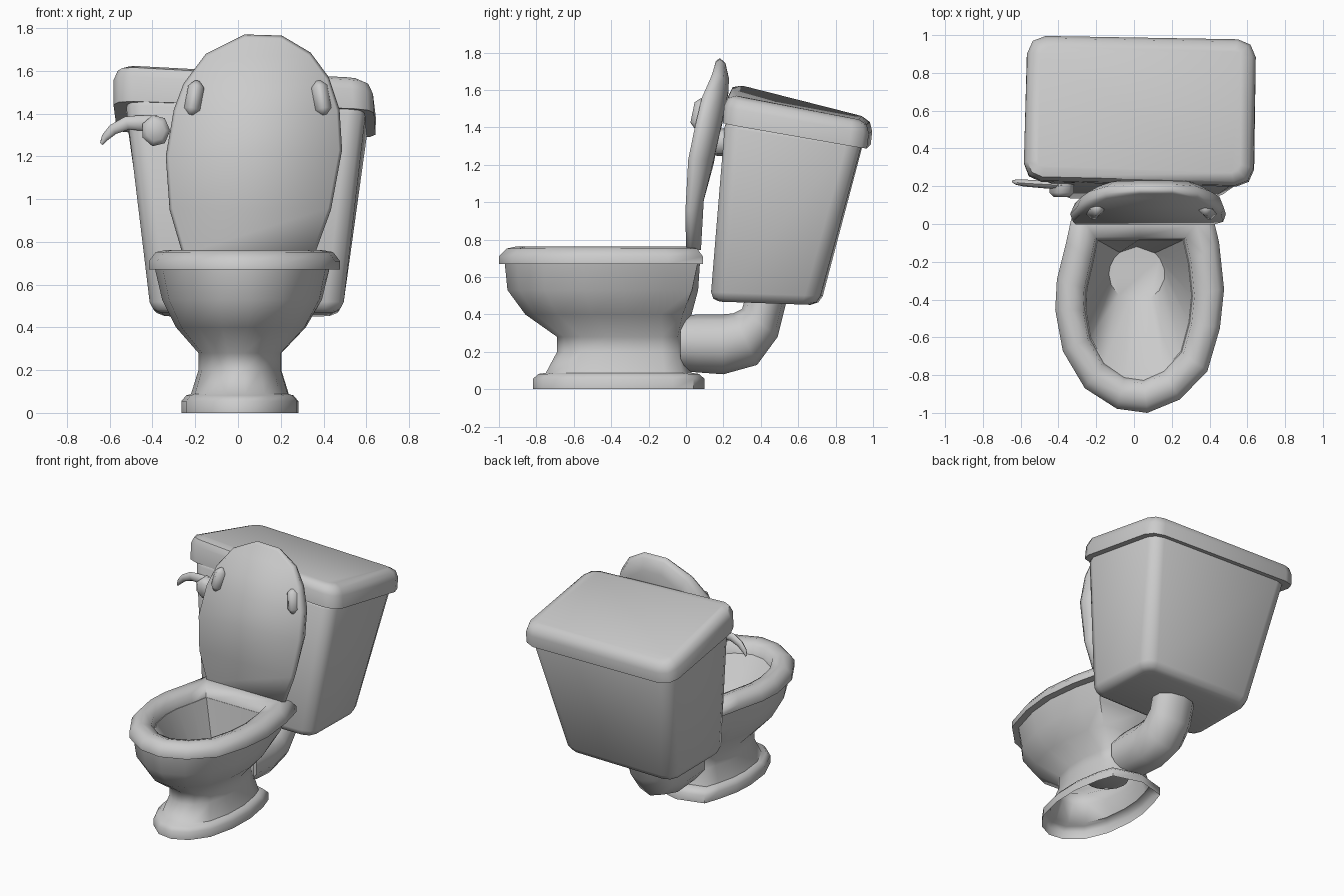
import bpy, bmesh, math
from mathutils import Vector, Matrix

if "Cube" in bpy.data.objects:
    bpy.data.objects.remove(bpy.data.objects["Cube"])

def finish(name, bm, angle=40):
    bmesh.ops.recalc_face_normals(bm, faces=bm.faces)
    me = bpy.data.meshes.new(name)
    bm.to_mesh(me)
    bm.free()
    ob = bpy.data.objects.new(name, me)
    bpy.context.collection.objects.link(ob)
    bpy.ops.object.select_all(action='DESELECT')
    ob.select_set(True)
    bpy.context.view_layer.objects.active = ob
    bpy.ops.object.shade_smooth_by_angle(angle=math.radians(angle))
    return ob

def loft(rings, cap_start=False, cap_end=False, closed=False):
    bm = bmesh.new()
    vs = [[bm.verts.new(p) for p in r] for r in rings]
    pairs = list(zip(vs, vs[1:])) + ([(vs[-1], vs[0])] if closed else [])
    for a, b in pairs:
        for i in range(len(a)):
            j = (i + 1) % len(a)
            bm.faces.new((a[i], a[j], b[j], b[i]))
    if cap_start:
        bm.faces.new(vs[0])
    if cap_end:
        bm.faces.new(vs[-1])
    return bm

# slightly lopsided bowl outline: u across, v from front to back
OUTLINE = [(.09, 0), (.47, .064), (.80, .20), (.95, .41), (1, .60), (.94, .83), (.84, 1),
           (0, 1), (-.78, 1), (-.87, .83), (-.98, .65), (-1, .5), (-.91, .30), (-.65, .12), (-.27, .02)]

def ring(z, cx, w, y0, y1, rnd=0.0, power=.9):
    """Bowl outline fitted to a box, blended towards a full ellipse by rnd."""
    pts = []
    for u, v in OUTLINE:
        a = math.atan2(2 * v - 1, u)
        ex, ey = (math.copysign(abs(c) ** power, c) for c in (math.cos(a), math.sin(a)))
        x = u * (1 - rnd) + ex * rnd
        y = (2 * v - 1) * (1 - rnd) + ey * rnd
        pts.append(((cx + w * x), (y0 + y1) / 2 + (y1 - y0) / 2 * y, z))
    return pts

def tube(name, sections, sides=10):
    """Loft of ellipses, each (centre, half axis, other half axis)."""
    rings = []
    for c, h, s in sections:
        rings.append([Vector(c) + Vector(h) * math.cos(t) + Vector(s) * math.sin(t)
                      for t in (2 * math.pi * k / sides for k in range(sides))])
    return finish(name, loft(rings, True, True), 50)

def block(name, corners, corner_width, rim_width, sharp_bottom=False):
    """Six-sided block: round the uprights, then the top (and bottom) rims."""
    bm = loft([corners[:4], corners[4:]], True, True)
    bmesh.ops.recalc_face_normals(bm, faces=bm.faces)
    bm.verts.ensure_lookup_table()
    low = set(bm.verts[:4])
    uprights = [e for e in bm.edges if len(low & set(e.verts)) == 1]
    bmesh.ops.bevel(bm, geom=uprights, offset=corner_width, segments=2, profile=.5, affect='EDGES')
    bm.normal_update()
    caps = [f for f in bm.faces if len(f.verts) > 4 and
            (f.normal.z > .5 or (f.normal.z < -.5 and not sharp_bottom))]
    rim = list({e for f in caps for e in f.edges})
    bmesh.ops.bevel(bm, geom=rim, offset=rim_width, segments=2, profile=.5, affect='EDGES')
    return finish(name, bm, 50)

# pedestal and bowl: one shell, open underneath, ending at the drain disc
finish("bowl", loft([
    ring(0, .01, .275, -.82, .10, .6),
    ring(.055, .01, .275, -.82, .10, .6),
    ring(.082, .01, .252, -.79, .07, .6),
    ring(.088, .01, .23, -.75, .03, .6),
    ring(.20, .01, .195, -.69, .0, .6),
    ring(.28, .01, .195, -.69, .0, .6),
    ring(.40, .015, .305, -.86, .03, .5),
    ring(.53, .02, .375, -.955, .065, .3),
    ring(.68, .02, .41, -.97, .075, .1),
    ring(.68, .025, .28, -.82, -.085),
    ring(.19, .015, .148, -.41, -.12, 1, 1)], cap_end=True), 55)

# seat ring
finish("seat", loft([
    ring(.67, .03, .447, -1, .09),
    ring(.71, .03, .447, -1, .09),
    ring(.752, .03, .415, -.96, .06),
    ring(.763, .028, .36, -.91, .0),
    ring(.74, .025, .295, -.845, -.07),
    ring(.67, .025, .282, -.825, -.085)], closed=True), 62)

# raised seat lid, flat in front and domed behind:
# rows of (left x, left z, right x, right z, front y, back y)
ROWS = [(-.26, .745, .36, .745, .0, .08), (-.32, .95, .435, .95, -.003, .095),
        (-.338, 1.2, .487, 1.23, .012, .147), (-.30, 1.42, .475, 1.42, .05, .18),
        (-.255, 1.54, .425, 1.57, .085, .205), (-.15, 1.68, .34, 1.685, .135, .226),
        (.03, 1.77, .205, 1.765, .16, .23)]

def inset(p, y, amount):
    q = Vector((.07, 0, 1.2)) - p
    q.y = 0
    if p.z < .8:
        q.z = 0
    q = p + q.normalized() * amount
    q.y = y
    return q

rows = []
for xl, zl, xr, zr, f, b in ROWS:
    t = b - f
    lo, ro = Vector((xl, f + .3 * t, zl)), Vector((xr, f + .3 * t, zr))
    rows.append([lo, inset(lo, f, .015), inset(ro, f, .015), ro, inset(ro, f + .72 * t, .025),
                 inset(ro, b, .11), inset(lo, b, .11), inset(lo, f + .72 * t, .025)])
bm = loft(rows, True)
bm.verts.ensure_lookup_table()
top = bm.verts[-8:]
for quad in ((0, 1, 2, 3), (3, 4, 7, 0), (4, 5, 6, 7)):     # crest slopes
    bm.faces.new([top[k] for k in quad])
finish("lid", bm, 75)

# two bumpers on the lid
for side, x in ((-1, -.205), (1, .39)):
    bm = bmesh.new()
    bmesh.ops.create_cube(bm, size=1)
    bmesh.ops.scale(bm, vec=(.075, .08, .165), verts=bm.verts)
    bmesh.ops.bevel(bm, geom=bm.edges[:], offset=.028, segments=1, affect='EDGES')
    bmesh.ops.transform(bm, verts=bm.verts, matrix=Matrix.Translation((x, .074, 1.472))
                        @ Matrix.Rotation(-.2, 4, 'X') @ Matrix.Rotation(-side * .18, 4, 'Y'))
    finish("bumper_left" if side < 0 else "bumper_right", bm, 50)

# waste pipe: (outer y, z) and (inner y, z) of each bend section
PIPE = [((-.03, .10), (-.03, .39)), ((.06, .09), (.06, .40)), ((.20, .08), (.19, .40)),
        ((.38, .13), (.25, .405)), ((.49, .28), (.30, .43)), ((.545, .50), (.32, .50))]
tube("pipe", [((.02, (o[0] + i[0]) / 2, (o[1] + i[1]) / 2),
               (0, (o[0] - i[0]) / 2, (o[1] - i[1]) / 2), (.155, 0, 0)) for o, i in PIPE], 10)

# leaning cistern and its overhanging cover
block("tank", [(-.41, .13, .47), (.49, .13, .47), (.475, .705, .45), (-.39, .72, .45),
               (-.53, .225, 1.49), (.60, .21, 1.45), (.61, .945, 1.33), (-.52, .96, 1.36)], .08, .05)
block("tank_cover", [(-.585, .225, 1.46), (.635, .195, 1.42), (.645, .965, 1.285), (-.565, .99, 1.31),
                     (-.585, .235, 1.645), (.625, .205, 1.575), (.645, .985, 1.43), (-.56, 1.005, 1.445)],
      .095, .065, True)

# flush handle: knob and curved lever
tube("handle_knob", [((-.385, y, 1.32), (r, 0, 0), (0, 0, r * 1.1))
                     for y, r in ((.245, .06), (.22, .068), (.165, .068), (.143, .045))], 7)
LEVER = [((-.38, 1.39), (-.38, 1.31), .022), ((-.46, 1.392), (-.45, 1.32), .022),
         ((-.53, 1.385), (-.51, 1.325), .02), ((-.60, 1.345), (-.57, 1.305), .018),
         ((-.635, 1.30), (-.61, 1.275), .014), ((-.645, 1.265), (-.635, 1.252), .008)]
tube("handle_lever", [(((a[0] + b[0]) / 2, .205 + .02 * (k / 5), (a[1] + b[1]) / 2),
                       ((a[0] - b[0]) / 2, 0, (a[1] - b[1]) / 2), (0, w, 0))
                      for k, (a, b, w) in enumerate(LEVER)], 8)
